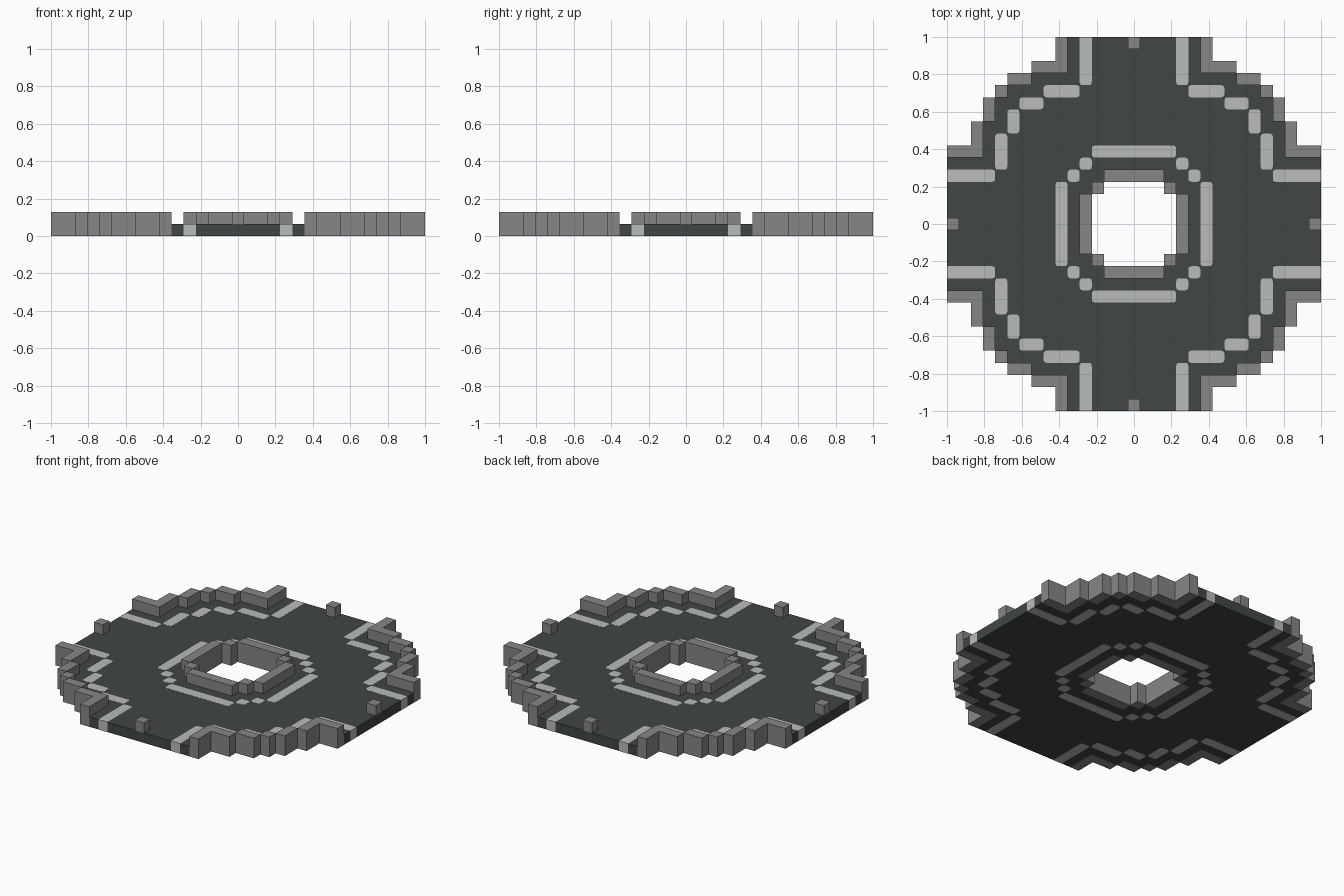
import bpy, bmesh

C = 2 / 31            # size of one building block
END = 15              # index of the outermost block

cube = bpy.data.objects.get("Cube")
if cube:
    bpy.data.objects.remove(cube, do_unlink=True)


def material(name, rgb):
    m = bpy.data.materials.new(name)
    m.use_nodes = True
    m.diffuse_color = (*rgb, 1)
    m.node_tree.nodes["Principled BSDF"].inputs["Base Color"].default_value = (*rgb, 1)
    return m


asphalt = material("dark asphalt", (0.052, 0.061, 0.060))
stone = material("grey stone", (0.240, 0.240, 0.240))
paint = material("pale kerb", (0.490, 0.497, 0.495))


def finish(bm, name, mat):
    mesh = bpy.data.meshes.new(name)
    bm.to_mesh(mesh)
    bm.free()
    mesh.materials.append(mat)
    obj = bpy.data.objects.new(name, mesh)
    bpy.context.collection.objects.link(obj)
    return obj


def blocks(name, cells, z0, z1, mat):
    """Outer skin of a set of grid cells, extruded from z0 to z1."""
    bm = bmesh.new()

    def face(points):
        bm.faces.new([bm.verts.new(p) for p in points])

    for i, j in cells:
        corners = [((i + a) * C, (j + b) * C)
                   for a, b in ((-.5, -.5), (.5, -.5), (.5, .5), (-.5, .5))]
        face([(x, y, z1) for x, y in corners])
        face([(x, y, z0) for x, y in reversed(corners)])
        for k, (di, dj) in enumerate(((0, -1), (1, 0), (0, 1), (-1, 0))):
            if (i + di, j + dj) not in cells:
                p, q = corners[k], corners[(k + 1) % 4]
                face([(*p, z0), (*q, z0), (*q, z1), (*p, z1)])
    bmesh.ops.remove_doubles(bm, verts=bm.verts[:], dist=1e-5)
    return finish(bm, name, mat)


def run_cells(run):
    i0, i1, j0, j1 = run
    return {(i, j) for i in range(i0, i1 + 1) for j in range(j0, j1 + 1)}


def mirrored(runs):
    """Repeat runs across the diagonal and into all four quadrants."""
    out = set()
    for a, b, c, d in runs:
        for i0, i1, j0, j1 in ((a, b, c, d), (c, d, a, b)):
            for x0, x1 in ((i0, i1), (-i1, -i0)):
                for y0, y1 in ((j0, j1), (-j1, -j0)):
                    out.add((x0, x1, y0, y1))
    return sorted(out)


def all_cells(runs):
    return set().union(*(run_cells(r) for r in mirrored(runs)))


# Layout runs: first column, last column, first row, last row
outer_runs = [(6, 6, 13, END), (7, 8, 13, 13), (9, 10, 12, 12), (11, 11, 11, 11)]
inner_runs = [(-2, 2, 4, 4), (3, 3, 3, 3)]
outer_kerb = [(4, 4, 12, END), (5, 7, 11, 11), (8, 9, 10, 10)]
inner_kerb = [(-3, 3, 6, 6), (4, 4, 5, 5)]

outer = all_cells(outer_runs)
inner = all_cells(inner_runs)

# Road slab: everything reached between the two walls
road, frontier = set(), [(0, 8)]
while frontier:
    i, j = frontier.pop()
    if max(abs(i), abs(j)) > END or (i, j) in road | outer | inner:
        continue
    road.add((i, j))
    frontier += [(i + 1, j), (i - 1, j), (i, j + 1), (i, j - 1)]
kerb_ends = {c for c in all_cells(outer_kerb) if max(map(abs, c)) > 12}
GAP = 0.0006
blocks("road_slab", road - kerb_ends, GAP, C - GAP, asphalt)

# Stone walls and posts
blocks("outer_wall", outer, 0, 2 * C, stone)
blocks("inner_wall", inner, 0, 2 * C, stone)
for name, cell in (("back_post", (0, END)), ("front_post", (0, -END)),
                   ("left_post", (END, 0)), ("right_post", (-END, 0))):
    blocks(name, {cell}, C - GAP, 2 * C, stone)


def kerbs(name, runs):
    """Pale kerb stones with rounded upright corners, square at road ends."""
    bm = bmesh.new()
    for i0, i1, j0, j1 in mirrored(runs):
        verts = bmesh.ops.create_cube(bm, size=1)["verts"]
        for v in verts:
            v.co.x = (i1 + .5 if v.co.x > 0 else i0 - .5) * C
            v.co.y = (j1 + .5 if v.co.y > 0 else j0 - .5) * C
            v.co.z = C if v.co.z > 0 else 0
    upright = [e for e in bm.edges
               if abs(e.verts[0].co.z - e.verts[1].co.z) > C / 2
               and max(abs(e.verts[0].co.x), abs(e.verts[0].co.y)) < 0.99]
    bmesh.ops.bevel(bm, geom=upright, offset=C / 4, segments=3,
                    profile=0.5, affect='EDGES')
    finish(bm, name, paint)


kerbs("outer_kerb", outer_kerb)
# One corner stone of the outer kerb lies on each diagonal step
kerbs("inner_kerb", inner_kerb)
